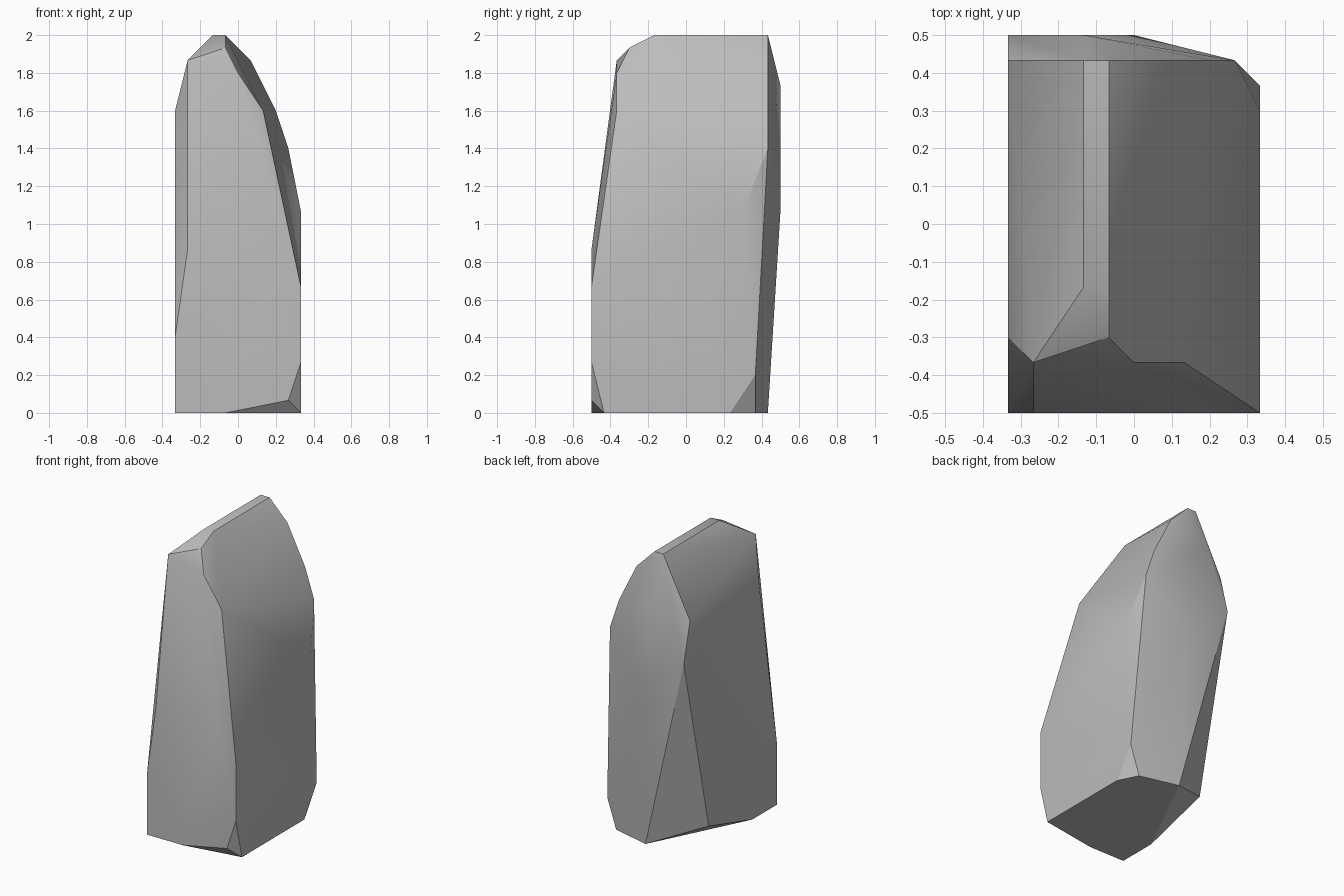
import bpy, bmesh, math
from mathutils import Vector

# Remove the default object only
default_cube = bpy.data.objects.get("Cube")
if default_cube is not None:
    bpy.data.objects.remove(default_cube, do_unlink=True)

GRID = 1 / 15  # chisel grid step; depth positions sit on half steps


def stone_material(name, grey):
    """Single flat stone colour."""
    material = bpy.data.materials.new(name)
    material.use_nodes = True
    colour = (grey, grey, grey, 1)
    material.diffuse_color = colour
    shader = next(n for n in material.node_tree.nodes if n.type == "BSDF_PRINCIPLED")
    shader.inputs["Base Color"].default_value = colour
    return material


def hewn_stone(name, facets, material):
    """Wrap a convex skin around the corner points of every facet."""
    bm = bmesh.new()
    for corners in facets.values():
        for across, depth, height in corners:
            bm.verts.new(Vector((across, depth + 0.5, height)) * GRID)
    hull = bmesh.ops.convex_hull(bm, input=bm.verts[:])
    spare = {g for g in hull["geom_interior"] + hull["geom_unused"]
             if isinstance(g, bmesh.types.BMVert)}
    bmesh.ops.delete(bm, geom=list(spare), context="VERTS")
    # Merge coplanar triangles into whole facets
    bmesh.ops.dissolve_limit(bm, angle_limit=math.radians(1),
                             verts=bm.verts[:], edges=bm.edges[:])
    bmesh.ops.recalc_face_normals(bm, faces=bm.faces[:])
    mesh = bpy.data.meshes.new(name)
    bm.to_mesh(mesh)
    bm.free()
    mesh.materials.append(material)
    stone = bpy.data.objects.new(name, mesh)
    bpy.context.collection.objects.link(stone)
    return stone


# Corner points of each chipped side of the boulder, in grid steps
facets = {
    "ridge": [(-2, -3, 30), (-1, -3, 30), (-2, 6, 30), (-1, 6, 30)],
    "front_crown": [(-4, -6, 28), (-1, -5, 29), (0, -6, 27), (2, -6, 24)],
    "front": [(-4, -8, 13), (3, -8, 13), (-5, -8, 0), (-1, -8, 0), (4, -8, 1)],
    "left_side": [(5, -8, 10), (5, -8, 4), (5, -7, 0),
                  (5, 3, 0), (5, 5, 3), (5, 4, 16)],
    "left_shoulder": [(1, 6, 28), (3, 6, 24), (4, 6, 21)],
    "right_side": [(-5, -5, 24), (-5, 6, 24), (-5, 7, 20), (-5, 4, 7),
                   (-5, 3, 2), (-5, -4, 0), (-5, -8, 6)],
    "back": [(-2, 7, 26), (0, 7, 16), (0, 6, 0), (4, 5, 0)],
}

rock = hewn_stone("tall_rock", facets, stone_material("stone_grey", 0.5))

# Soft shading across shallow facets, crisp on hard edges
bpy.ops.object.select_all(action="DESELECT")
rock.select_set(True)
bpy.context.view_layer.objects.active = rock
bpy.ops.object.shade_smooth_by_angle(angle=math.radians(30))
